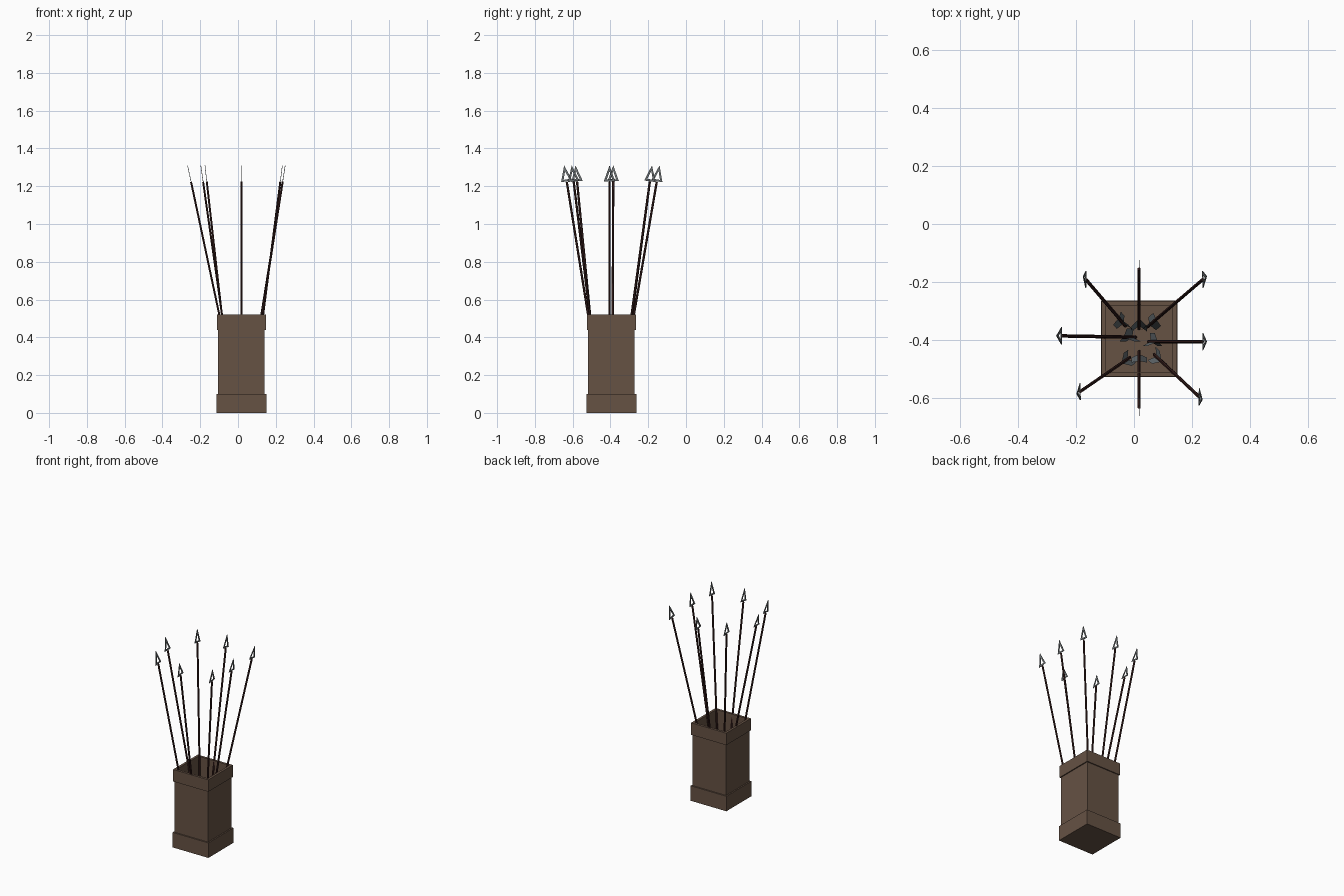
import bpy, bmesh, math
from mathutils import Vector

if "Cube" in bpy.data.objects:
    bpy.data.objects.remove(bpy.data.objects["Cube"])

def srgb(r, g, b):
    f = lambda c: c / 12.92 if c <= 0.04045 else ((c + 0.055) / 1.055) ** 2.4
    return (f(r / 255), f(g / 255), f(b / 255), 1)

def material(name, rgb):
    m = bpy.data.materials.new(name)
    m.diffuse_color = srgb(*rgb)
    m.use_nodes = True
    m.node_tree.nodes["Principled BSDF"].inputs["Base Color"].default_value = m.diffuse_color
    return m

WOOD = material("brown_wood", (102, 82, 68))
SHAFT = material("dark_red_wood", (58, 32, 30))
METAL = material("grey_metal", (112, 117, 119))
FEATHER = material("grey_feather", (104, 112, 116))

def make_object(name, bm, mat):
    me = bpy.data.meshes.new(name)
    bm.to_mesh(me)
    bm.free()
    me.materials.append(mat)
    ob = bpy.data.objects.new(name, me)
    bpy.context.collection.objects.link(ob)
    return ob

# Square quiver box: stepped profile (half width, z) swept round four corners
CX, CY = 0.018, -0.395
profile = [(0.132, 0), (0.132, 0.10), (0.123, 0.10), (0.123, 0.44),
           (0.130, 0.44), (0.130, 0.52), (0.114, 0.52), (0.114, 0.015)]
bm = bmesh.new()
rings = [[bm.verts.new((CX + sx * h, CY + sy * h, z))
          for sx, sy in ((-1, -1), (1, -1), (1, 1), (-1, 1))] for h, z in profile]
for a, b in zip(rings, rings[1:]):
    for i in range(4):
        j = (i + 1) % 4
        bm.faces.new((a[i], a[j], b[j], b[i]))
bm.faces.new(rings[0][::-1])
bm.faces.new(rings[-1])
make_object("quiver_box", bm, WOOD)

def add_arrow(n, foot, tip):
    foot, tip = Vector(foot), Vector(tip)
    axis = (tip - foot).normalized()
    side = (Vector((0, 1, 0)) - axis * axis.y).normalized()
    norm = axis.cross(side)
    neck = tip - axis * 0.088

    # Shaft: thin six-sided rod
    bm = bmesh.new()
    ends = [[bm.verts.new(p + 0.006 * (side * math.cos(k * math.pi / 3) + norm * math.sin(k * math.pi / 3)))
             for k in range(6)] for p in (foot, neck)]
    for k in range(6):
        j = (k + 1) % 6
        bm.faces.new((ends[0][k], ends[0][j], ends[1][j], ends[1][k]))
    bm.faces.new(ends[0][::-1])
    bm.faces.new(ends[1])
    make_object(f"arrow_shaft_{n}", bm, SHAFT)

    # Head: thin flat triangular frame with an open middle
    bm = bmesh.new()
    outer = [(-0.030, -0.085), (0.030, -0.085), (0, 0)]
    inner = [(-0.015, -0.075), (0.015, -0.075), (0, -0.030)]
    layers = []
    for t in (-0.0015, 0.0015):
        layers.append([[bm.verts.new(tip + side * u + axis * v + norm * t) for u, v in loop]
                       for loop in (outer, inner)])
    (o0, i0), (o1, i1) = layers
    for k in range(3):
        j = (k + 1) % 3
        for q in ((o0[k], o0[j], i0[j], i0[k]), (o1[j], o1[k], i1[k], i1[j]),
                  (o0[j], o0[k], o1[k], o1[j]), (i0[k], i0[j], i1[j], i1[k])):
            bm.faces.new(q)
    bmesh.ops.recalc_face_normals(bm, faces=bm.faces)
    make_object(f"arrow_head_{n}", bm, METAL)

    # Fletching: three flat vanes near the foot
    bm = bmesh.new()
    for k in range(3):
        a = k * math.tau / 3
        out = side * math.cos(a) + norm * math.sin(a)
        bm.faces.new([bm.verts.new(foot + out * r + axis * v) for r, v in
                      ((0.005, 0.05), (0.030, 0.03), (0.030, 0.14), (0.005, 0.19))])
    make_object(f"arrow_feathers_{n}", bm, FEATHER)

# Eight arrows fanning out of the box: (foot x, y), (tip x, y)
arrows = [((0.005, -0.39), (-0.267, -0.385)), ((0.050, -0.405), (0.250, -0.405)),
          ((0.018, -0.36), (0.018, -0.140)), ((0.018, -0.44), (0.018, -0.645)),
          ((-0.030, -0.35), (-0.175, -0.180)), ((0.045, -0.355), (0.250, -0.180)),
          ((-0.015, -0.46), (-0.197, -0.585)), ((0.070, -0.45), (0.235, -0.605))]
for n, (f, t) in enumerate(arrows, 1):
    add_arrow(n, (*f, 0.03), (*t, 1.31))
